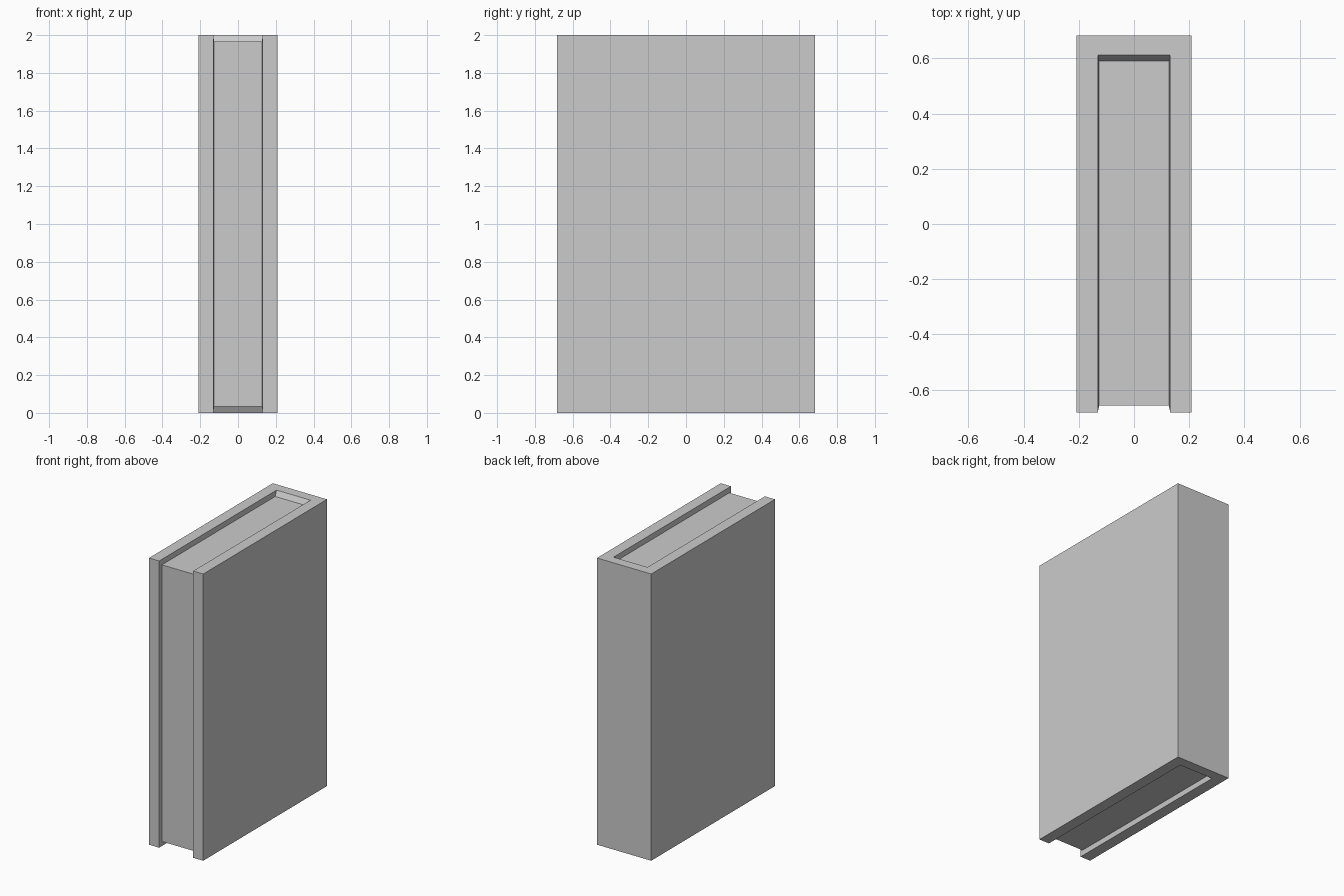
import bpy, bmesh
from mathutils import Matrix, Vector

if "Cube" in bpy.data.objects:
    bpy.data.objects.remove(bpy.data.objects["Cube"])

HALF_X, HALF_Y = 0.209, 0.682      # outer size of the closed book
PAGE_X, SPINE_Y = 0.131, 0.612     # inner faces of the boards and the spine
RECESS = 0.965                     # pages shrink towards the book's centre

bm = bmesh.new()

# Solid block for the whole book, centred on the origin while modelling
bmesh.ops.create_cube(bm, size=2, matrix=Matrix.Diagonal((HALF_X, HALF_Y, 1, 1)))

# Cut lines that separate the boards and the spine from the pages
for co, no in (((PAGE_X, 0, 0), (1, 0, 0)),
               ((-PAGE_X, 0, 0), (1, 0, 0)),
               ((0, SPINE_Y, 0), (0, 1, 0))):
    bmesh.ops.bisect_plane(bm, geom=bm.verts[:] + bm.edges[:] + bm.faces[:],
                           plane_co=co, plane_no=no)

# Page area: top, fore edge and bottom, recessed with slightly sloped walls
pages = []
for f in bm.faces:
    c = f.calc_center_median()
    if abs(c.x) < PAGE_X - 0.01 and c.y < SPINE_Y - 0.01:
        pages.append(f)
result = bmesh.ops.extrude_face_region(bm, geom=pages)
inner = [g for g in result["geom"] if isinstance(g, bmesh.types.BMVert)]
leftover = [f for f in pages if f.is_valid]
if leftover:
    bmesh.ops.delete(bm, geom=leftover, context='FACES')
bmesh.ops.scale(bm, vec=Vector((RECESS,) * 3), verts=inner)

# Merge flat areas, then stand the book on the ground
bmesh.ops.dissolve_limit(bm, angle_limit=0.005, verts=bm.verts[:], edges=bm.edges[:])
bmesh.ops.recalc_face_normals(bm, faces=bm.faces[:])
bmesh.ops.translate(bm, vec=Vector((0, 0, 1)), verts=bm.verts[:])

mesh = bpy.data.meshes.new("book")
bm.to_mesh(mesh)
bm.free()
bpy.context.collection.objects.link(bpy.data.objects.new("book", mesh))
